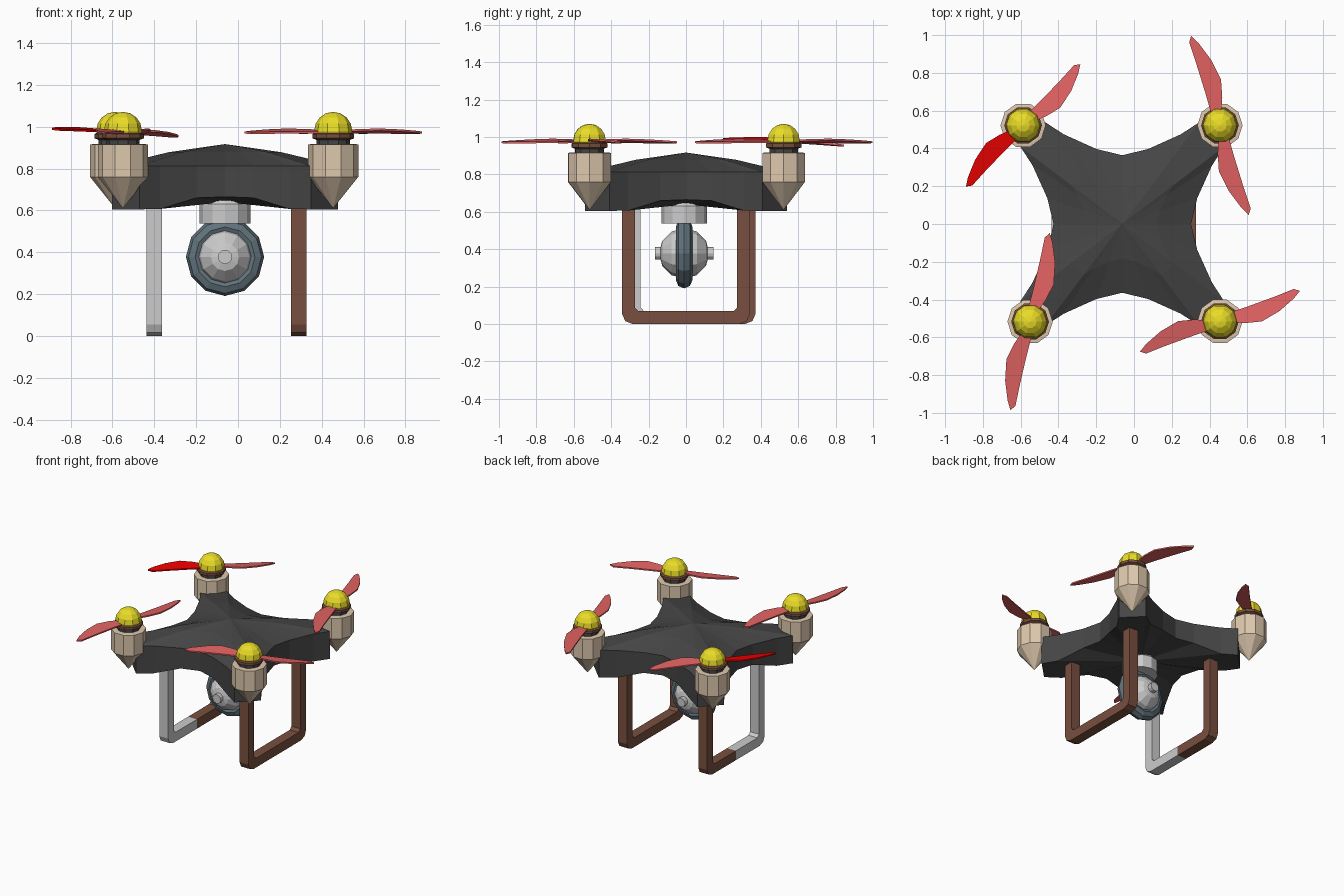
import bpy, bmesh
from math import radians, cos, sin, pi
from mathutils import Matrix, Vector

if "Cube" in bpy.data.objects:
    bpy.data.objects.remove(bpy.data.objects["Cube"])

CX = -0.062  # body centre line


def material(name, rgb):
    m = bpy.data.materials.new(name)
    m.diffuse_color = (*rgb, 1)
    m.use_nodes = True
    m.node_tree.nodes["Principled BSDF"].inputs["Base Color"].default_value = m.diffuse_color
    return m


DARK = material("charcoal", (0.06, 0.06, 0.06))
BEIGE = material("beige", (0.73, 0.58, 0.42))
BROWN = material("brown", (0.19, 0.08, 0.05))
YELLOW = material("yellow", (0.82, 0.72, 0.02))
ROSE = material("rose", (0.75, 0.12, 0.12))
RED = material("red", (0.85, 0.0, 0.0))
SLATE = material("slate", (0.12, 0.17, 0.20))


def add_object(name, bm, mat=None, matrix=None):
    bmesh.ops.remove_doubles(bm, verts=bm.verts, dist=1e-5)
    bmesh.ops.recalc_face_normals(bm, faces=bm.faces)
    me = bpy.data.meshes.new(name)
    bm.to_mesh(me)
    bm.free()
    if mat:
        me.materials.append(mat)
    ob = bpy.data.objects.new(name, me)
    bpy.context.collection.objects.link(ob)
    if matrix:
        ob.matrix_world = matrix
    return ob


def lathe(name, profile, loc, mat=None, n=10, rot=None):
    """Revolve (radius, height) points around the local z axis."""
    bm = bmesh.new()
    rings = [[bm.verts.new((r * cos(2 * pi * i / n), r * sin(2 * pi * i / n), z))
              for i in range(n)] for r, z in profile]
    for a, b in zip(rings, rings[1:]):
        for i in range(n):
            j = (i + 1) % n
            bm.faces.new((a[i], a[j], b[j], b[i]))
    for ring, (r, z) in ((rings[0], profile[0]), (rings[-1], profile[-1])):
        if r > 0.001:
            bm.faces.new(ring)
    bmesh.ops.dissolve_degenerate(bm, edges=bm.edges, dist=1e-5)
    return add_object(name, bm, mat, Matrix.Translation(loc) @ (rot or Matrix()))


def prism(name, points, offset, mat, matrix=None):
    """Extrude a closed outline of 3D points along an offset."""
    bm = bmesh.new()
    face = bm.faces.new([bm.verts.new(p) for p in points])
    ext = bmesh.ops.extrude_face_region(bm, geom=[face], use_keep_orig=True)
    moved = [v for v in ext["geom"] if isinstance(v, bmesh.types.BMVert)]
    bmesh.ops.translate(bm, verts=moved, vec=Vector(offset))
    return add_object(name, bm, mat, matrix)


# Body shell: one eighth of the outline (x, y, lower z), reflected and rotated
eighth = [(0.364, 0, 0.665), (0.397, 0.137, 0.66), (0.475, 0.31, 0.607), (0.54, 0.41, 0.605)]
quarter = eighth + [(y, x, z) for x, y, z in reversed(eighth[1:])]
outline = []
for k in range(4):
    for x, y, z in quarter:
        outline.append(Matrix.Rotation(k * pi / 2, 3, 'Z') @ Vector((x, y, z)))
bm = bmesh.new()
low = [bm.verts.new(p) for p in outline]
top = [bm.verts.new((p.x, p.y, 0.813)) for p in outline]
mid = [bm.verts.new((p.x * 0.5, p.y * 0.5, 0.878)) for p in outline]
apex, base = bm.verts.new((0, 0, 0.917)), bm.verts.new((0, 0, 0.64))
for i in range(len(outline)):
    j = (i + 1) % len(outline)
    bm.faces.new((low[i], low[j], top[j], top[i]))
    bm.faces.new((top[i], top[j], mid[j], mid[i]))
    bm.faces.new((mid[i], mid[j], apex))
    bm.faces.new((low[j], low[i], base))
add_object("body", bm, DARK, Matrix.Translation((CX, 0, 0)))

# Rotors: position, blade angle, blade scale, slope along the blade, colour of second blade
rotors = {
    "front_right": (0.455, -0.515, 15.5, 0.91, 0.0, ROSE),
    "back_right": (0.455, 0.522, 103, 1.0, 0.0, ROSE),
    "front_left": (-0.55, -0.517, 72.5, 0.965, 0.0, ROSE),
    "back_left": (-0.587, 0.522, 41.5, 0.89, -0.035, RED),
}
blade = [(0.06, 0.03), (0.19, 0.037), (0.34, 0.048), (0.464, 0.060), (0.496, 0.042),
         (0.45, 0.012), (0.35, -0.032), (0.235, -0.060), (0.14, -0.045), (0.06, -0.02)]
for where, (x, y, angle, size, slope, second) in rotors.items():
    # Motor housing with pointed underside
    lathe(where + "_motor_housing",
          [(0, 0.61), (0.12, 0.76), (0.12, 0.915), (0.105, 0.917), (0.0, 0.917)], (x, y, 0), BEIGE)
    lathe(where + "_motor_neck", [(0.08, 0.90), (0.08, 0.95)], (x, y, 0), DARK)
    lathe(where + "_hub_collar",
          [(0.08, 0.937), (0.1, 0.945), (0.1, 0.965), (0.08, 0.975)], (x, y, 0), BROWN)
    dome = [(0.091 * cos(a), 0.98 + 0.091 * sin(a))
            for a in [radians(d) for d in (-25, 0, 22.5, 45, 67.5, 90)]]
    lathe(where + "_hub_dome", dome, (x, y, 0), YELLOW)
    # Two pitched, swept blades
    for k, mat in enumerate((ROSE, second)):
        s = -1 if k else 1
        pts = [(u * size, v, -0.14 * v + s * slope * u) for u, v in blade]
        prism(f"{where}_blade_{k + 1}", pts, (0, 0, 0.01), mat,
              Matrix.Translation((x, y, 0.973)) @ Matrix.Rotation(radians(angle + 180 * k), 4, 'Z'))

# Landing skids: each U is two mirrored L halves, the front left half grey
half_leg = [(0, 0), (0.285, 0), (0.325, 0.016), (0.342, 0.055), (0.342, 0.66),
            (0.274, 0.66), (0.274, 0.09), (0.255, 0.07), (0, 0.07)]
for side, x, y0 in (("left", -0.437, 0.03), ("right", 0.253, 0.0)):
    for end, s in (("front", -1), ("back", 1)):
        mat = None if (side, end) == ("left", "front") else BROWN
        prism(f"{end}_{side}_skid", [(x, y0 + s * a, z) for a, z in half_leg], (0.074, 0, 0), mat)

# Camera gimbal: mount, ring, ball and lens knobs
CY, CZ = -0.01, 0.378
facing = Matrix.Rotation(radians(90), 4, 'X')  # local z points to the front
lathe("camera_mount", [(0.122, 0.537), (0.122, 0.63), (0.09, 0.67)], (CX, CY, 0), None, 12)
ring = [(0.143 + 0.044 * cos(2 * pi * i / 8), 0.044 * sin(2 * pi * i / 8)) for i in range(8)]
bm = bmesh.new()
loops = [[bm.verts.new((r * cos(2 * pi * k / 12), r * sin(2 * pi * k / 12), z))
          for r, z in ring] for k in range(12)]
for k in range(12):
    a, b = loops[k], loops[(k + 1) % 12]
    for i in range(8):
        j = (i + 1) % 8
        bm.faces.new((a[i], a[j], b[j], b[i]))
add_object("camera_ring", bm, SLATE, Matrix.Translation((CX, CY, CZ)) @ facing)
ball = [(0.135 * cos(radians(d)), 0.135 * sin(radians(d))) for d in range(-90, 91, 30)]
lathe("camera_ball", ball, (CX, CY, CZ), None, 12, facing)
lathe("camera_lens", [(0.034, 0.10), (0.034, 0.155)], (CX, CY, CZ), None, 12, facing)
lathe("camera_rear_knob", [(0.034, -0.158), (0.034, -0.10)], (CX, CY, CZ), None, 12, facing)
